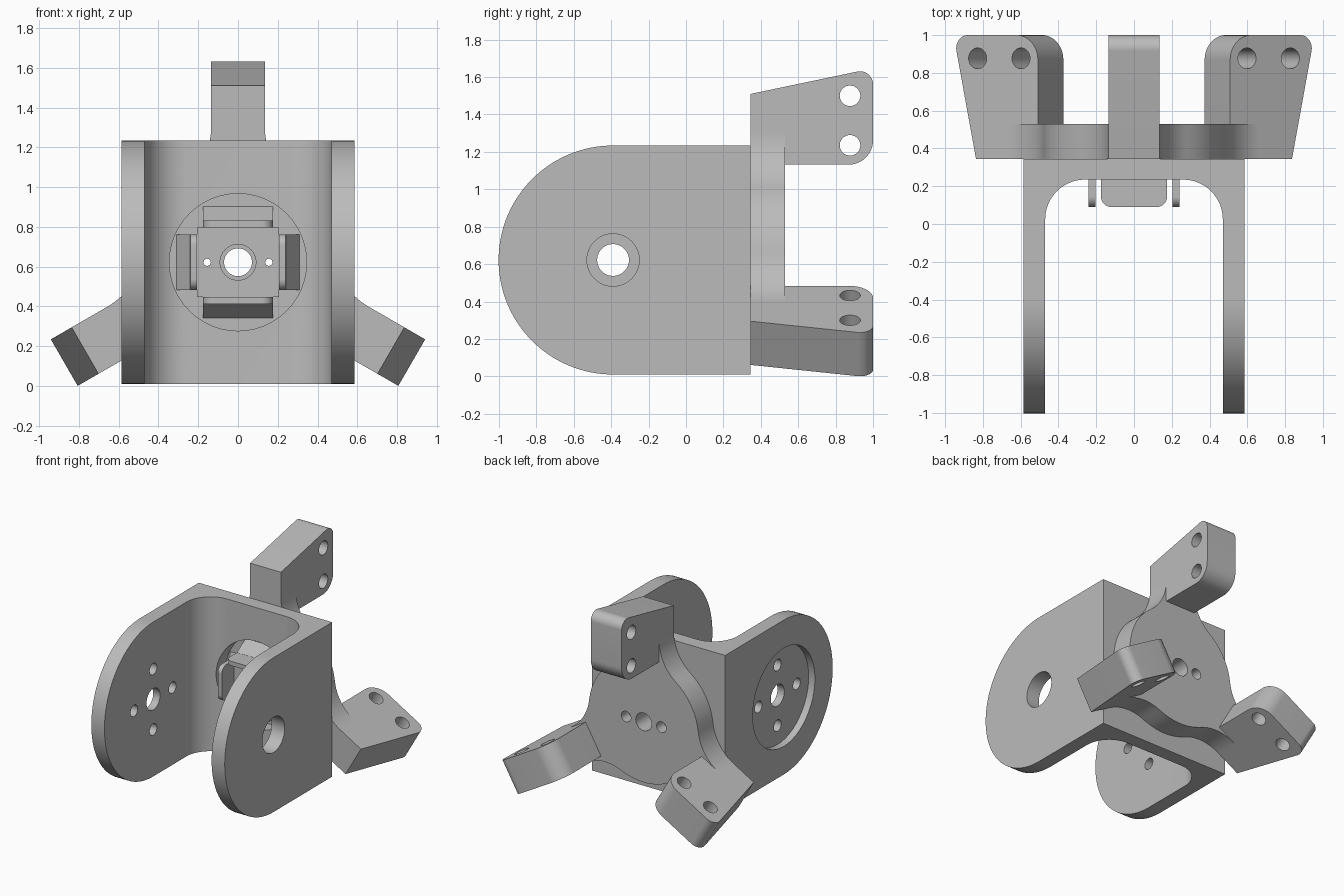
import bpy, bmesh, math
from mathutils import Vector, Matrix

cube = bpy.data.objects.get("Cube")
if cube:
    bpy.data.objects.remove(cube, do_unlink=True)

MID = 0.622           # height of the hub and pivot axes
PIVOT = -0.39         # y of the side plate pivot

grey = bpy.data.materials.new("plain grey")
grey.use_nodes = True
grey.diffuse_color = (0.5, 0.5, 0.5, 1)
grey.node_tree.nodes["Principled BSDF"].inputs["Base Color"].default_value = (0.5, 0.5, 0.5, 1)


def arc(cx, cy, r, start, end, n=16):
    steps = [math.radians(start + (end - start) * i / n) for i in range(n + 1)]
    return [(cx + r * math.cos(a), cy + r * math.sin(a)) for a in steps]


def rounded(corners):
    """Outline from (u, v, radius) corners."""
    out = []
    for i, (u, v, r) in enumerate(corners):
        p = Vector((u, v))
        if r == 0:
            out.append((u, v))
            continue
        a = (Vector(corners[i - 1][:2]) - p).normalized()
        b = (Vector(corners[(i + 1) % len(corners)][:2]) - p).normalized()
        half = a.angle(b) / 2
        c = p + (a + b).normalized() * r / math.sin(half)
        s = p + a * r / math.tan(half) - c
        e = p + b * r / math.tan(half) - c
        a0 = math.degrees(math.atan2(s.y, s.x))
        turn = (math.degrees(math.atan2(e.y, e.x)) - a0 + 180) % 360 - 180
        out += arc(c.x, c.y, r, a0, a0 + turn)
    return out


def prism(name, outline, axis, lo, hi):
    """Extrude a 2D outline along an axis between lo and hi."""
    place = {"x": lambda u, v, d: (d, u, v),
             "y": lambda u, v, d: (u, d, v),
             "z": lambda u, v, d: (u, v, d)}[axis]
    bm = bmesh.new()
    rings = [[bm.verts.new(place(u, v, d)) for u, v in outline] for d in (lo, hi)]
    n = len(outline)
    for ring in rings:
        bm.faces.new(ring)
    for i in range(n):
        j = (i + 1) % n
        bm.faces.new((rings[0][i], rings[0][j], rings[1][j], rings[1][i]))
    bmesh.ops.recalc_face_normals(bm, faces=bm.faces)
    mesh = bpy.data.meshes.new(name)
    bm.to_mesh(mesh)
    bm.free()
    mesh.materials.append(grey)
    obj = bpy.data.objects.new(name, mesh)
    bpy.context.collection.objects.link(obj)
    return obj


def rod(u, v, r, axis, lo, hi):
    return prism("cutter", arc(u, v, r, 0, 360, 48)[:-1], axis, lo, hi)


def combine(obj, tool, operation="DIFFERENCE"):
    """Apply a boolean and drop the tool."""
    mod = obj.modifiers.new("bool", "BOOLEAN")
    mod.operation, mod.solver, mod.object = operation, "EXACT", tool
    bpy.context.view_layer.objects.active = obj
    bpy.ops.object.modifier_apply(modifier=mod.name)
    bpy.data.objects.remove(tool, do_unlink=True)


def finish(obj):
    bpy.ops.object.select_all(action="DESELECT")
    obj.select_set(True)
    bpy.context.view_layer.objects.active = obj
    bpy.ops.object.shade_smooth_by_angle(angle=math.radians(30))


def turn_about_hub(obj, degrees):
    obj.data.transform(Matrix.Translation((0, 0, MID)) @ Matrix.Rotation(math.radians(degrees), 4, "Y"))


# U-shaped bracket with rounded side plates
bracket = prism("bracket", rounded([
    (-0.585, -1.1, 0), (-0.47, -1.1, 0), (-0.47, 0.235, 0.21), (0.47, 0.235, 0.21),
    (0.47, -1.1, 0), (0.585, -1.1, 0), (0.585, 0.345, 0), (-0.585, 0.345, 0)]), "z", -0.2, 1.5)
side = arc(PIVOT, MID, 0.612, 90, 270, 64) + [(0.5, MID - 0.612), (0.5, MID + 0.612)]
combine(bracket, prism("cutter", side, "x", -0.8, 0.8), "INTERSECT")

# Pivot holes, round pocket and screw holes in the side plates, opening in the back
combine(bracket, rod(PIVOT, MID, 0.14, "x", 0.3, 0.8))
combine(bracket, rod(PIVOT, MID, 0.39, "x", -0.8, -0.53))
combine(bracket, rod(PIVOT, MID, 0.085, "x", -0.8, -0.3))
for u, v in ((0.24, 0), (-0.24, 0), (0, 0.24), (0, -0.24)):
    combine(bracket, rod(PIVOT + u, MID + v, 0.045, "x", -0.8, -0.3))
combine(bracket, rod(0, MID, 0.345, "y", 0.1, 0.5))
finish(bracket)

# Three-lobed hub: disc blended into the arms
HALF, DISC, BLEND, REACH = 0.135, 0.48, 0.36, 0.68
swing = math.degrees(math.atan2(HALF + BLEND, REACH))
outline = []
for start in (90, 210, 330):
    lobe = arc(REACH, -HALF - BLEND, BLEND, 180 - swing, 90)
    lobe += [(REACH + 0.02, -HALF), (REACH + 0.02, HALF)]
    lobe += arc(REACH, HALF + BLEND, BLEND, -90, swing - 180)
    lobe += arc(0, 0, DISC, swing, 120 - swing)[1:-1]
    a = math.radians(start)
    outline += [(u * math.cos(a) - v * math.sin(a), MID + u * math.sin(a) + v * math.cos(a)) for u, v in lobe]
hub = prism("hub", outline, "y", 0.345, 0.53)

# Square boss in the bracket opening
boss = prism("boss", [(-0.205, MID - 0.175), (0.205, MID - 0.175),
                      (0.205, MID + 0.175), (-0.205, MID + 0.175)], "y", 0.24, 0.345)
for part in (hub, boss):
    combine(part, rod(0, MID, 0.07, "y", 0.1, 0.7))
    for x in (-0.155, 0.155):
        combine(part, rod(x, MID, 0.018, "y", 0.1, 0.7))
for x in (-0.155, 0.155):
    combine(hub, rod(x, MID, 0.042, "y", 0.44, 0.7))
combine(boss, rod(0, MID, 0.09, "y", 0.1, 0.265))
finish(hub)
finish(boss)

# Arms with two cross holes each
for name, angle in (("top_arm", 0), ("left_arm", 120), ("right_arm", 240)):
    arm = prism(name, rounded([(0.345, 0.51, 0), (1, 0.51, 0.13), (1, 1.025, 0.07), (0.345, 0.888, 0)]),
                "x", -HALF, HALF)
    for r in (0.613, 0.878):
        combine(arm, rod(0.877, r, 0.055, "x", -0.3, 0.3))
    turn_about_hub(arm, angle)
    finish(arm)

# Snap tabs around the boss, each with a ramp at its root
for name, angle, base, half in (("top_tab", 0, 0.175, 0.175), ("left_tab", 90, 0.205, 0.14),
                                ("bottom_tab", 180, 0.175, 0.175), ("right_tab", 270, 0.205, 0.14)):
    tab = prism(name, rounded([(-half, 0.345, 0), (-half, 0.09, 0.055), (half, 0.09, 0.055), (half, 0.345, 0)]),
                "z", base, base + 0.035)
    ramp = prism(name + "_ramp", [(0.235, base + 0.03), (0.235, base + 0.036), (0.345, base + 0.105),
                                  (0.345, base + 0.03)], "x", -half, half)
    for part in (tab, ramp):
        turn_about_hub(part, angle)
        finish(part)
